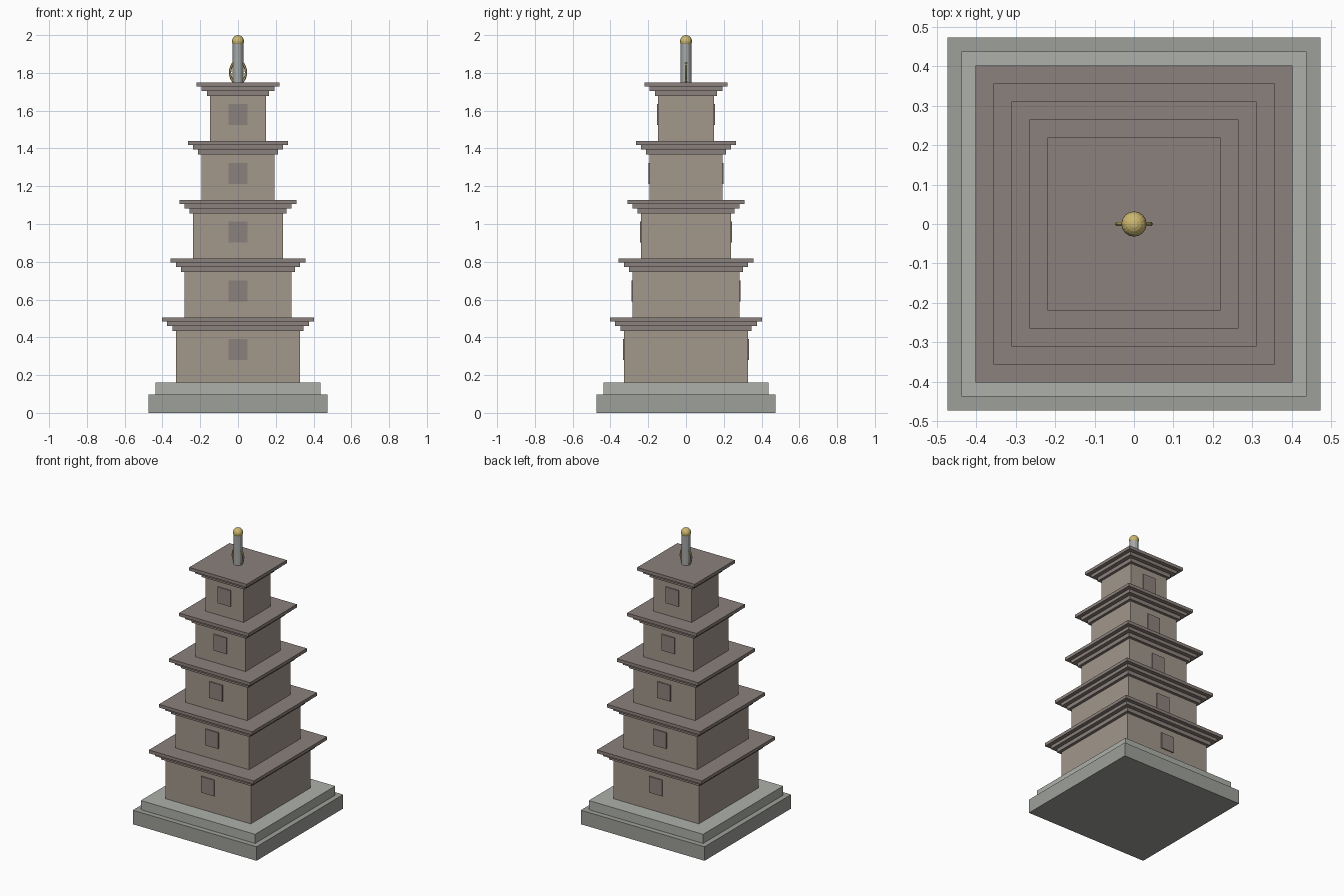
import bpy
from math import pi

if "Cube" in bpy.data.objects:
    bpy.data.objects.remove(bpy.data.objects["Cube"])


def material(name, rgb):
    m = bpy.data.materials.new(name)
    m.diffuse_color = (*rgb, 1)
    m.use_nodes = True
    m.node_tree.nodes["Principled BSDF"].inputs["Base Color"].default_value = m.diffuse_color
    return m


WALL = material("wall_stone", (0.36, 0.31, 0.26))
ROOF = material("roof_stone", (0.26, 0.22, 0.20))
BASE = material("base_stone", (0.34, 0.35, 0.32))
STEP = material("step_stone", (0.42, 0.44, 0.40))
METAL = material("pole_metal", (0.38, 0.40, 0.39))
GOLD = material("gold", (0.60, 0.47, 0.16))


def finish(name, mat):
    ob = bpy.context.object
    ob.name = name
    ob.data.materials.append(mat)
    return ob


def box(name, hx, hy, z0, z1, mat, y=0):
    bpy.ops.mesh.primitive_cube_add(size=2, location=(0, y, (z0 + z1) / 2))
    ob = finish(name, mat)
    ob.scale = (hx, hy, (z1 - z0) / 2)
    return ob


# Stepped plinth
box("plinth_lower", 0.474, 0.474, 0, 0.097, BASE)
box("plinth_upper", 0.438, 0.438, 0.097, 0.16, STEP)

# Five storeys: wall block, three-layer eaves, front and back windows
floor = 0.16
for i in range(5):
    n = i + 1
    wall = 0.327 - 0.045 * i
    eave = 0.402 - 0.0455 * i
    top = 0.506 + 0.311 * i
    box(f"wall_{n}", wall, wall, floor, top - 0.07, WALL)
    box(f"eave_low_{n}", eave - 0.055, eave - 0.055, top - 0.072, top - 0.045, ROOF)
    box(f"eave_mid_{n}", eave - 0.027, eave - 0.027, top - 0.045, top - 0.022, ROOF)
    box(f"eave_top_{n}", eave, eave, top - 0.022, top, ROOF)
    z = 0.335 + 0.311 * i
    for side, s in (("front", -1), ("back", 1)):
        box(f"window_{side}_{n}", 0.05, 0.007, z - 0.056, z + 0.056, ROOF, s * wall)
    floor = top

# Finial: pole, ball and looped handles
bpy.ops.mesh.primitive_cylinder_add(vertices=12, radius=0.028, depth=0.22, location=(0, 0, 1.86))
finish("finial_pole", METAL)
bpy.ops.mesh.primitive_uv_sphere_add(segments=16, ring_count=10, radius=0.032, location=(0, 0, 1.968))
finish("finial_ball", GOLD)
bpy.ops.mesh.primitive_torus_add(major_segments=24, minor_segments=6, major_radius=0.042,
                                 minor_radius=0.006, location=(0, 0, 1.803), rotation=(pi / 2, 0, 0))
finish("finial_loops", GOLD).scale = (1, 1.4, 1)
